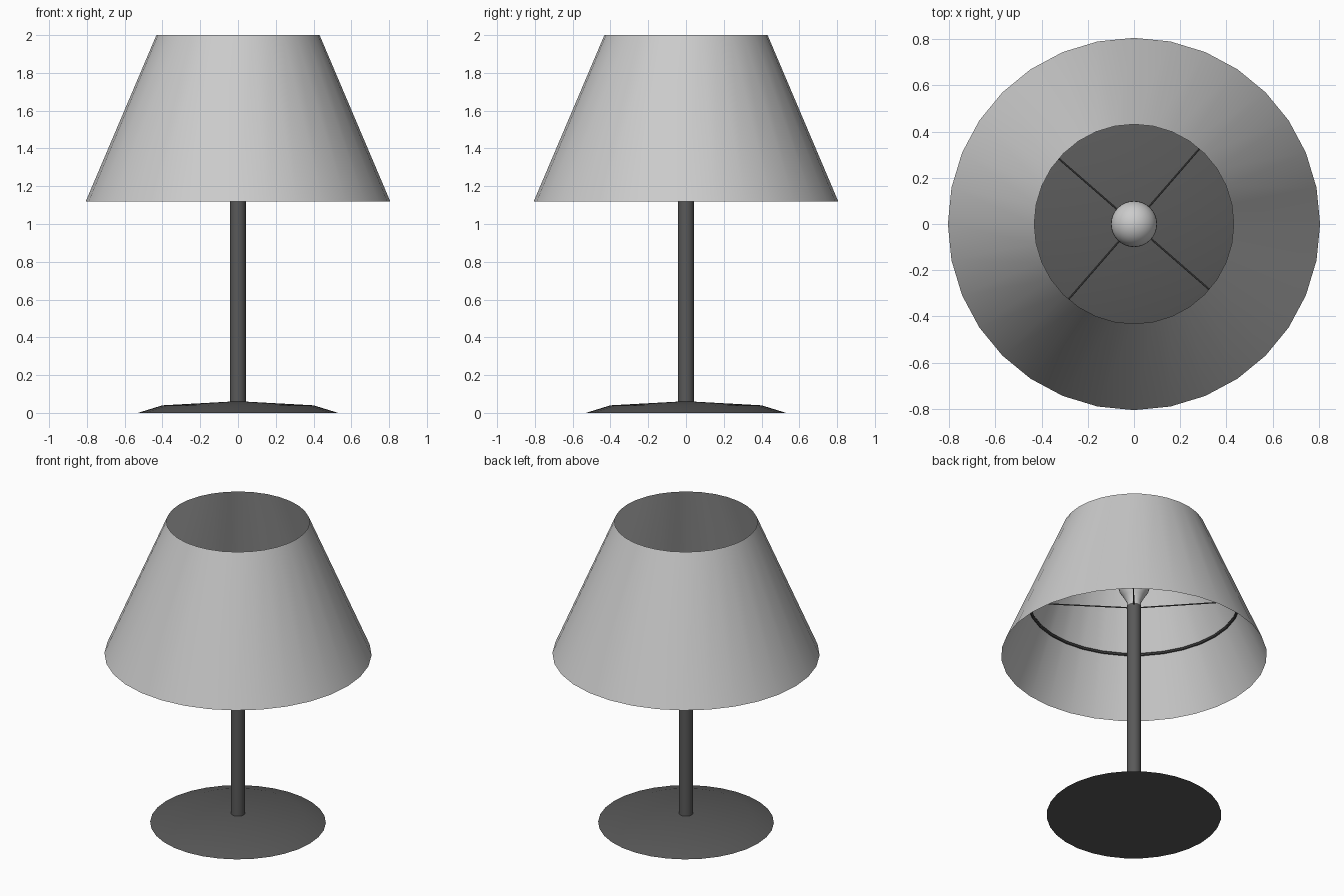
import bpy, bmesh, math
from mathutils import Vector

if "Cube" in bpy.data.objects:
    bpy.data.objects.remove(bpy.data.objects["Cube"])

SIDES = 32

dark = bpy.data.materials.new("dark_metal")
dark.diffuse_color = (0.1, 0.1, 0.1, 1)
dark.use_nodes = True
dark.node_tree.nodes["Principled BSDF"].inputs["Base Color"].default_value = dark.diffuse_color


def finish(bm, name, mat=None):
    mesh = bpy.data.meshes.new(name)
    bm.to_mesh(mesh)
    bm.free()
    obj = bpy.data.objects.new(name, mesh)
    bpy.context.collection.objects.link(obj)
    if mat:
        mesh.materials.append(mat)
    bpy.ops.object.select_all(action='DESELECT')
    obj.select_set(True)
    bpy.context.view_layer.objects.active = obj
    bpy.ops.object.shade_smooth_by_angle(angle=math.radians(35))
    return obj


def lathe(name, profile, mat=None, sides=SIDES):
    """Spin a (radius, z) profile, listed bottom to top, around z."""
    bm = bmesh.new()
    verts = [bm.verts.new((r, 0, z)) for r, z in profile]
    edges = [bm.edges.new(pair) for pair in zip(verts, verts[1:])]
    bmesh.ops.spin(bm, geom=verts + edges, cent=(0, 0, 0), axis=(0, 0, 1),
                   angle=math.tau, steps=sides, use_duplicate=False)
    bmesh.ops.remove_doubles(bm, verts=bm.verts, dist=1e-4)
    bmesh.ops.recalc_face_normals(bm, faces=bm.faces)
    return finish(bm, name, mat)


def rod(name, a, b, radius, mat=None, sides=8):
    """Thin cylinder between two points."""
    a, b = Vector(a), Vector(b)
    bm = bmesh.new()
    bmesh.ops.create_cone(bm, cap_ends=True, segments=sides, radius1=radius,
                          radius2=radius, depth=(b - a).length)
    obj = finish(bm, name, mat)
    obj.location = (a + b) / 2
    obj.rotation_euler = (b - a).to_track_quat('Z', 'Y').to_euler()
    return obj


# Foot and stem
lathe("base", [(0, 0), (0.53, 0), (0.40, 0.04), (0, 0.062)], dark)
lathe("pole", [(0, 0.05), (0.042, 0.05), (0.042, 1.46), (0, 1.46)], dark)

# Bulb: flared neck running into a round top
dome = [(0.1 * math.cos(t), 1.61 + 0.1 * math.sin(t))
        for t in (math.pi / 2 * i / 8 for i in range(8))]
lathe("bulb", [(0, 1.45), (0.04, 1.45), (0.044, 1.49), (0.062, 1.525),
               (0.088, 1.565)] + dome + [(0, 1.71)])

# Open conical shade
lathe("shade", [(0.806, 1.12), (0.432, 2.0)])

# Support ring inside the shade
tube = [(0.638 + 0.009 * math.cos(t), 1.49 + 0.009 * math.sin(t))
        for t in (math.tau * i / 8 for i in range(9))]
lathe("support_ring", tube, dark)

# Four spokes from the pole to the ring
for i in range(4):
    a = math.radians(49 + 90 * i)
    c, s = math.cos(a), math.sin(a)
    rod(f"spoke_{i + 1}", (0.03 * c, 0.03 * s, 1.45),
        (0.638 * c, 0.638 * s, 1.49), 0.004, dark)
